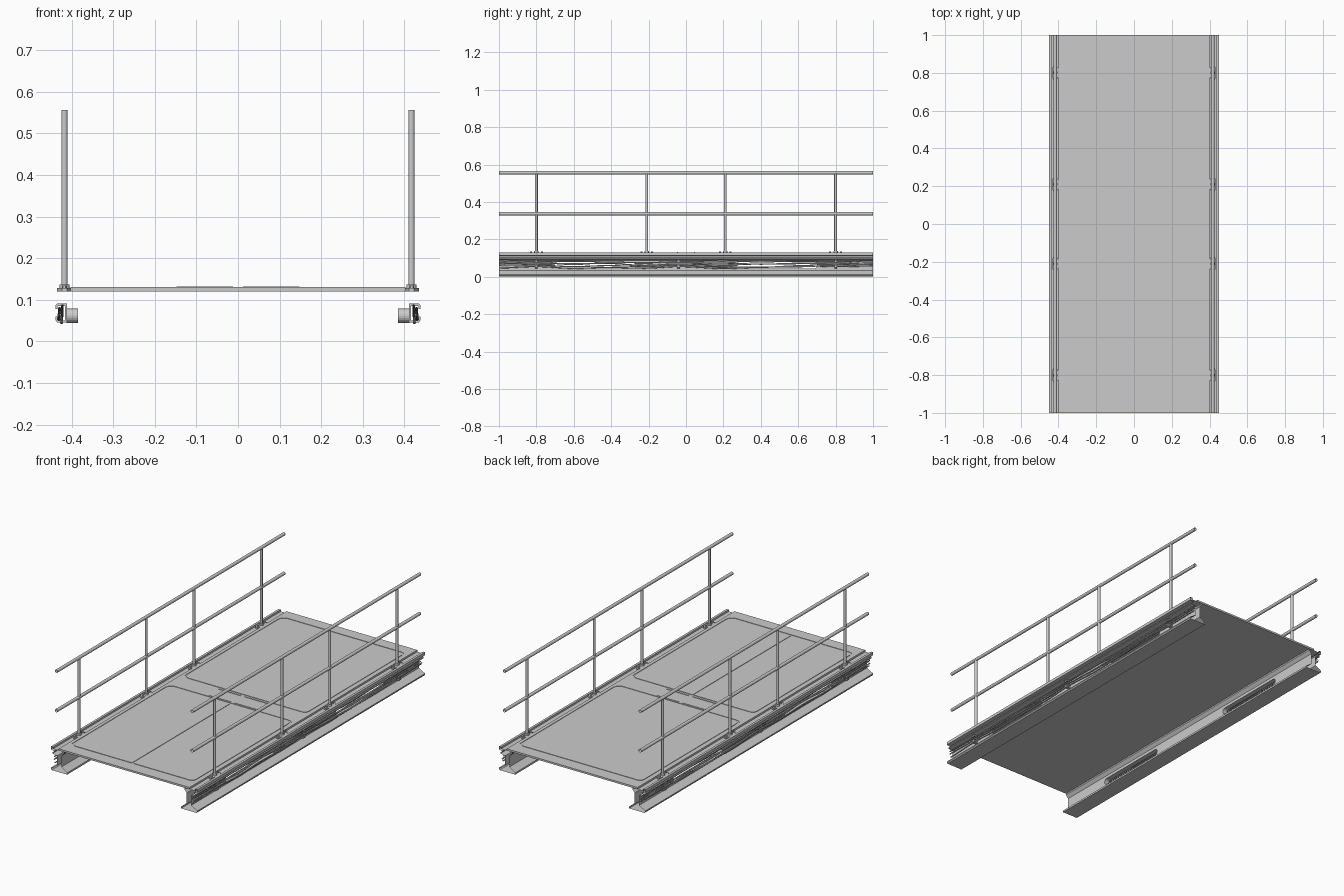
import bpy, bmesh, random
from math import sin, cos, pi
from mathutils import Vector

if "Cube" in bpy.data.objects:
    bpy.data.objects.remove(bpy.data.objects["Cube"])

random.seed(4)


def add_object(name, bm):
    bmesh.ops.recalc_face_normals(bm, faces=bm.faces)
    me = bpy.data.meshes.new(name)
    bm.to_mesh(me)
    bm.free()
    ob = bpy.data.objects.new(name, me)
    bpy.context.collection.objects.link(ob)
    return ob


def prism(bm, pts, axis, a, b, caps=True):
    """Extrude a 2D outline along axis from a to b."""
    def place(p, t):
        u, v = p
        return {'x': (t, u, v), 'y': (u, t, v), 'z': (u, v, t)}[axis]
    lo = [bm.verts.new(place(p, a)) for p in pts]
    hi = [bm.verts.new(place(p, b)) for p in pts]
    n = len(pts)
    for i in range(n):
        bm.faces.new((lo[i], lo[(i + 1) % n], hi[(i + 1) % n], hi[i]))
    if caps:
        bm.faces.new(lo)
        bm.faces.new(hi)


def circle(cx, cy, r, n=12):
    return [(cx + r * cos(2 * pi * i / n), cy + r * sin(2 * pi * i / n)) for i in range(n)]


def rounded(cx, cy, hx, hy, r, n=5):
    pts = []
    for k, (sx, sy) in enumerate(((1, 1), (-1, 1), (-1, -1), (1, -1))):
        for i in range(n + 1):
            a = (k + i / n) * pi / 2
            pts.append((cx + sx * (hx - r) + r * cos(a), cy + sy * (hy - r) + r * sin(a)))
    return pts


def rect(x0, x1, y0, y1):
    return [(x0, y0), (x1, y0), (x1, y1), (x0, y1)]


def cut(ob, cutter):
    m = ob.modifiers.new("cut", 'BOOLEAN')
    m.operation, m.object, m.solver = 'DIFFERENCE', cutter, 'EXACT'
    dg = bpy.context.evaluated_depsgraph_get()
    me = bpy.data.meshes.new_from_object(ob.evaluated_get(dg))
    ob.modifiers.clear()
    ob.data = me
    bpy.data.objects.remove(cutter)


def mirror(ob):
    m = ob.modifiers.new("mirror", 'MIRROR')
    m.use_mirror_merge = False


def smooth(ob):
    bpy.ops.object.select_all(action='DESELECT')
    bpy.context.view_layer.objects.active = ob
    ob.select_set(True)
    bpy.ops.object.shade_smooth_by_angle(angle=0.6)


# Deck plate with shallow grooves outlining two panels
bm = bmesh.new()
prism(bm, rect(-0.402, 0.402, -1, 1), 'z', 0.12, 0.13)
deck = add_object("deck", bm)
for cy in (-0.495, 0.495):
    bm = bmesh.new()
    rings = []
    for z in (0.1275, 0.14):
        for d in (0, 0.01):
            rings.append([bm.verts.new((*p, z)) for p in rounded(0, cy, 0.383 - d, 0.44 - d, 0.035 - d)])
    n = len(rings[0])
    for p, q in ((0, 1), (1, 3), (3, 2), (2, 0)):
        for i in range(n):
            j = (i + 1) % n
            bm.faces.new((rings[p][i], rings[p][j], rings[q][j], rings[q][i]))
    cut(deck, add_object("groove_cutter", bm))
bm = bmesh.new()
prism(bm, rect(-0.004, 0.004, -0.925, -0.065), 'z', 0.1275, 0.14)
cut(deck, add_object("seam_cutter", bm))

# Hinge strips across the deck centre
bm = bmesh.new()
for y in (-0.045, 0.045):
    for x in (-0.08, 0.08):
        prism(bm, rect(x - 0.068, x + 0.068, y - 0.003, y + 0.003), 'z', 0.129, 0.132)
add_object("hinge_strips", bm)

# Side girder with slots through the web and open ends
profile = [(0.35, 0), (0.445, 0), (0.45, 0.006), (0.45, 0.012), (0.412, 0.033), (0.412, 0.088),
           (0.44, 0.094), (0.44, 0.1), (0.43, 0.104), (0.43, 0.11), (0.45, 0.114), (0.45, 0.13),
           (0.437, 0.13), (0.437, 0.12), (0.402, 0.12), (0.37, 0.12), (0.37, 0.112),
           (0.385, 0.095), (0.385, 0.033), (0.35, 0.01)]
bm = bmesh.new()
prism(bm, profile, 'y', -1, 1)
girder = add_object("side_girder", bm)
bm = bmesh.new()
for y in (-0.485, 0.485):
    prism(bm, rounded(y, 0.0615, 0.215, 0.0175, 0.017), 'x', 0.36, 0.46)
cut(girder, add_object("slot_cutter", bm))
bm = bmesh.new()
bm.from_mesh(girder.data)
ends = [f for f in bm.faces if abs(f.normal.y) > 0.99 and abs(f.calc_center_median().y) > 0.99]
bmesh.ops.delete(bm, geom=ends, context='FACES_ONLY')
bm.to_mesh(girder.data)
bm.free()
mirror(girder)

# Handrails and posts
RX, POSTS = 0.417, (-0.8, -0.21, 0.21, 0.8)
bm = bmesh.new()
for z in (0.556, 0.337):
    prism(bm, circle(RX, z, 0.009), 'y', -1, 1, caps=False)
rails = add_object("handrails", bm)
bm = bmesh.new()
for y in POSTS:
    prism(bm, circle(RX, y, 0.0075), 'z', 0.12, 0.556)
posts = add_object("rail_posts", bm)

# Post feet: flange plate, collar and two bolts
bm = bmesh.new()
for y in POSTS:
    prism(bm, [(RX - 0.015, y - 0.022), (RX - 0.006, y - 0.042), (RX + 0.006, y - 0.042), (RX + 0.018, y - 0.022),
               (RX + 0.018, y + 0.022), (RX + 0.006, y + 0.042), (RX - 0.006, y + 0.042), (RX - 0.015, y + 0.022)],
          'z', 0.12, 0.128)
    prism(bm, circle(RX, y, 0.0125), 'z', 0.127, 0.137)
    for d in (-0.029, 0.029):
        prism(bm, circle(RX, y + d, 0.006, 6), 'z', 0.127, 0.134)
feet = add_object("post_feet", bm)

# C-shaped cable brackets on the outer web
bm = bmesh.new()
for y in (-0.8, -0.04, 0.8):
    prism(bm, [(0.411, 0.045), (0.434, 0.045), (0.438, 0.05), (0.438, 0.06), (0.434, 0.06), (0.434, 0.05),
               (0.416, 0.05), (0.416, 0.085), (0.434, 0.085), (0.434, 0.078), (0.438, 0.078), (0.438, 0.087),
               (0.434, 0.091), (0.411, 0.091)], 'y', y - 0.007, y + 0.007)
brackets = add_object("cable_brackets", bm)

# Loose cables sagging between the brackets
stations = [-1, -0.8, -0.6, -0.42, -0.22, -0.04, 0.2, 0.4, 0.62, 0.8, 1]
bm = bmesh.new()
for base, x in ((0.055, 0.424), (0.062, 0.43), (0.069, 0.422), (0.076, 0.429), (0.081, 0.422)):
    zs = [base + (0 if y in (-0.8, -0.04, 0.8) else random.uniform(-0.012, 0.006)) for y in stations]
    prev = None
    for i in range(len(stations) - 1):
        for k in range(4 + (i == len(stations) - 2)):
            t = k / 4
            s = t * t * (3 - 2 * t)
            y = stations[i] + (stations[i + 1] - stations[i]) * t
            z = zs[i] + (zs[i + 1] - zs[i]) * s
            ring = [bm.verts.new((u, y, v)) for u, v in circle(x, z, 0.0032, 8)]
            if prev:
                for j in range(8):
                    bm.faces.new((prev[j], prev[(j + 1) % 8], ring[(j + 1) % 8], ring[j]))
            prev = ring
cables = add_object("cables", bm)

for ob in (rails, posts, feet, brackets, cables):
    smooth(ob)
    mirror(ob)
